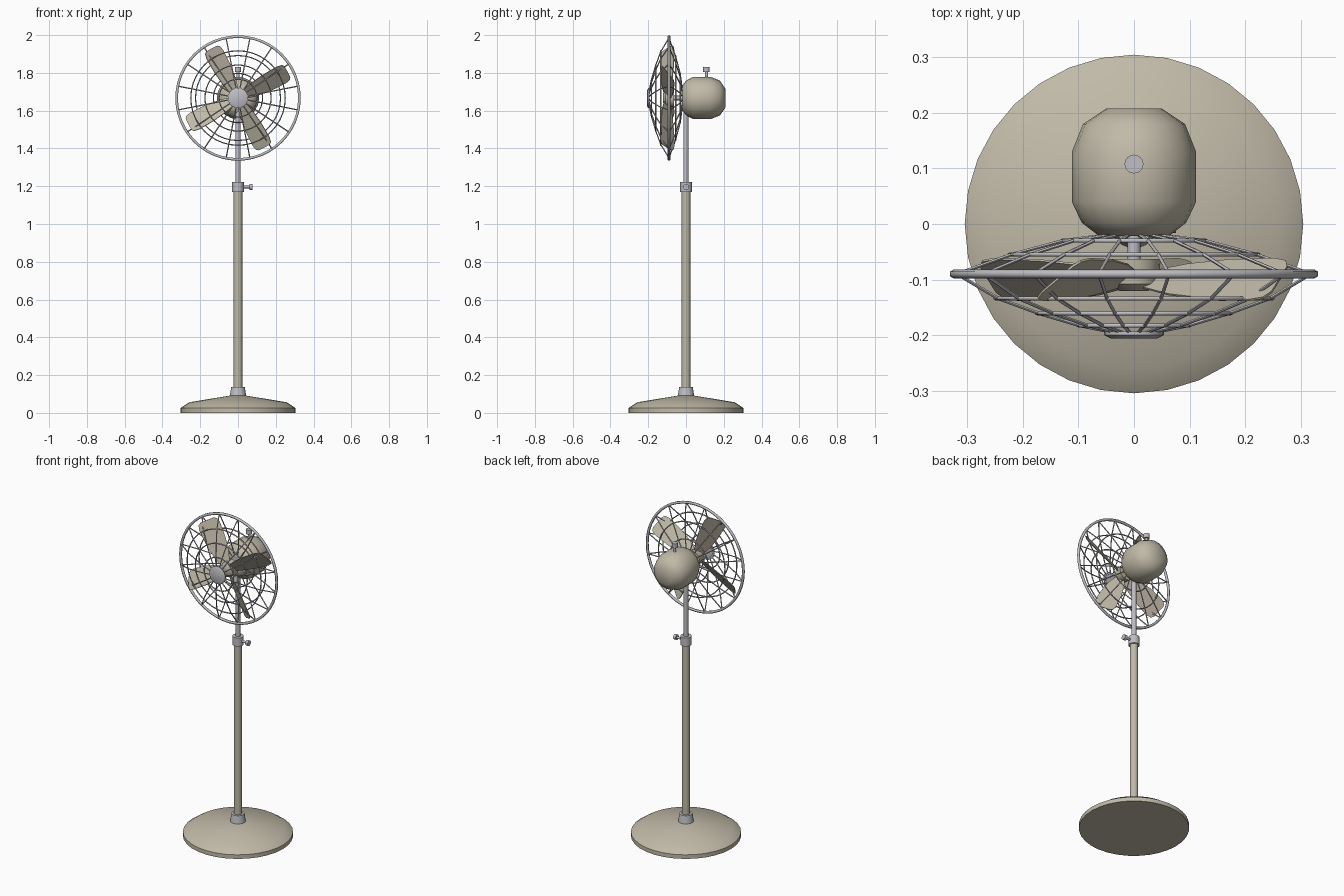
import bpy, bmesh, math
from mathutils import Matrix, Vector

if "Cube" in bpy.data.objects:
    bpy.data.objects.remove(bpy.data.objects["Cube"])

ZC = 1.667  # height of the fan axis


def material(name, rgb):
    m = bpy.data.materials.new(name)
    m.diffuse_color = (*rgb, 1)
    m.use_nodes = True
    m.node_tree.nodes["Principled BSDF"].inputs["Base Color"].default_value = m.diffuse_color
    return m


BEIGE = material("warm beige enamel", (0.53, 0.49, 0.39))
METAL = material("light grey metal", (0.52, 0.52, 0.55))


def finish(name, bm, mat, angle=40):
    bmesh.ops.recalc_face_normals(bm, faces=bm.faces)
    me = bpy.data.meshes.new(name)
    bm.to_mesh(me)
    bm.free()
    me.materials.append(mat)
    ob = bpy.data.objects.new(name, me)
    bpy.context.collection.objects.link(ob)
    bpy.ops.object.select_all(action='DESELECT')
    ob.select_set(True)
    bpy.context.view_layer.objects.active = ob
    bpy.ops.object.shade_smooth_by_angle(angle=math.radians(angle))
    return ob


def lathe(name, profile, mat, n=24, axis='Z', at=(0, 0, 0), angle=40):
    """Revolve (radius, distance along axis) pairs and cap both ends."""
    turn = {'Z': Matrix(), 'Y': Matrix.Rotation(-math.pi / 2, 4, 'X'),
            'X': Matrix.Rotation(math.pi / 2, 4, 'Y')}[axis]
    mtx = Matrix.Translation(at) @ turn
    bm = bmesh.new()
    rings = [[bm.verts.new(mtx @ Vector((r * math.cos(2 * math.pi * i / n),
                                         r * math.sin(2 * math.pi * i / n), h)))
              for i in range(n)] for r, h in profile]
    for a, b in zip(rings, rings[1:]):
        for i in range(n):
            j = (i + 1) % n
            bm.faces.new((a[i], a[j], b[j], b[i]))
    bm.faces.new(rings[0])
    bm.faces.new(rings[-1])
    return finish(name, bm, mat, angle)


def add_tube(bm, pts, r, closed=False, n=6):
    """Sweep a small round section along a path of points."""
    rings = []
    for i, p in enumerate(pts):
        if closed:
            d = pts[(i + 1) % len(pts)] - pts[i - 1]
        else:
            d = pts[min(i + 1, len(pts) - 1)] - pts[max(i - 1, 0)]
        d.normalize()
        u = (p - Vector((0, p.y, ZC))).cross(d).normalized()
        v = d.cross(u)
        rings.append([bm.verts.new(p + r * (u * math.cos(2 * math.pi * k / n)
                                            + v * math.sin(2 * math.pi * k / n)))
                      for k in range(n)])
    pairs = list(zip(rings, rings[1:])) + ([(rings[-1], rings[0])] if closed else [])
    for a, b in pairs:
        for k in range(n):
            m = (k + 1) % n
            bm.faces.new((a[k], a[m], b[m], b[k]))
    if not closed:
        bm.faces.new(rings[0])
        bm.faces.new(rings[-1])


def polar(r, a, y):
    return Vector((r * math.cos(a), y, ZC + r * math.sin(a)))


def hoop(bm, r, y, thick, n=40):
    add_tube(bm, [polar(r, 2 * math.pi * i / n, y) for i in range(n)], thick, True)


# stand
lathe("base", [(0.305, 0), (0.305, 0.025), (0.26, 0.056), (0.04, 0.092)], BEIGE, 32, angle=50)
lathe("base_collar", [(0.044, 0.085), (0.036, 0.138)], METAL)
lathe("outer_pole", [(0.023, 0.12), (0.023, 1.18)], BEIGE)
lathe("clamp_collar", [(0.031, 1.17), (0.031, 1.222)], METAL)
lathe("inner_pole", [(0.013, 1.2), (0.013, 1.63)], METAL, 16)
lathe("clamp_screw", [(0.007, 0.02), (0.007, 0.06), (0.016, 0.06), (0.016, 0.076)],
      METAL, 16, 'X', (0, 0, 1.196))

# motor
lathe("motor_housing", [(0.045, -0.022), (0.065, -0.02), (0.094, 0.002), (0.112, 0.04),
                        (0.112, 0.13), (0.092, 0.18), (0.05, 0.208)],
      BEIGE, 20, 'Y', (0, 0, ZC), 50)
lathe("oscillation_knob", [(0.008, 1.76), (0.008, 1.805), (0.017, 1.805), (0.017, 1.832)],
      METAL, 16, 'Z', (0, 0.108, 0))
lathe("motor_shaft", [(0.012, -0.07), (0.012, 0)], METAL, 12, 'Y', (0, 0, ZC))
lathe("blade_hub", [(0.025, -0.121), (0.044, -0.108), (0.048, -0.063)],
      BEIGE, 20, 'Y', (0, 0, ZC))

# blades: (radius, half chord, chord shift) stations, pitched about their length
stations = [(0.03, 0.025), (0.09, 0.045), (0.17, 0.058), (0.26, 0.062), (0.287, 0.055), (0.297, 0.038)]
pitch = math.radians(37)
bm = bmesh.new()
for q in range(4):
    a = math.radians(28 + 90 * q)
    radial = Vector((math.cos(a), 0, math.sin(a)))
    tang = Vector((-math.sin(a), 0, math.cos(a)))
    chord = tang * math.cos(pitch) - Vector((0, math.sin(pitch), 0))
    normal = radial.cross(chord)
    rows = []
    for side in (-0.002, 0.002):
        rows.append([[bm.verts.new(Vector((0, -0.1, ZC)) + radial * r + chord * (w * s)
                                   + normal * side) for s in (-1, 1)] for r, w in stations])
    for row in rows:
        for p, t in zip(row, row[1:]):
            bm.faces.new((p[0], p[1], t[1], t[0]))
    lo, hi = [[e[0] for e in row] + [e[1] for e in reversed(row)] for row in rows]
    for i in range(len(lo)):
        j = (i + 1) % len(lo)
        bm.faces.new((lo[i], lo[j], hi[j], hi[i]))
finish("fan_blades", bm, BEIGE)

# cage
front = [(0.325, -0.09), (0.25, -0.134), (0.175, -0.161), (0.10, -0.183), (0.04, -0.195)]
back = [(0.325, -0.09), (0.225, -0.055), (0.13, -0.03), (0.035, -0.018)]
for name, prof in (("front_grille", front), ("rear_grille", back)):
    bm = bmesh.new()
    for r, y in prof[1:-1]:
        hoop(bm, r, y, 0.0035)
    for k in range(16):
        a = 2 * math.pi * (k + 0.5) / 16
        add_tube(bm, [polar(r, a, y) for r, y in prof], 0.0033)
    finish(name, bm, METAL, 60)
bm = bmesh.new()
hoop(bm, 0.325, -0.09, 0.008, 48)
finish("grille_rim", bm, METAL, 80)
lathe("grille_centre_cap", [(0.042, -0.206), (0.054, -0.2), (0.054, -0.194)],
      METAL, 24, 'Y', (0, 0, ZC))
